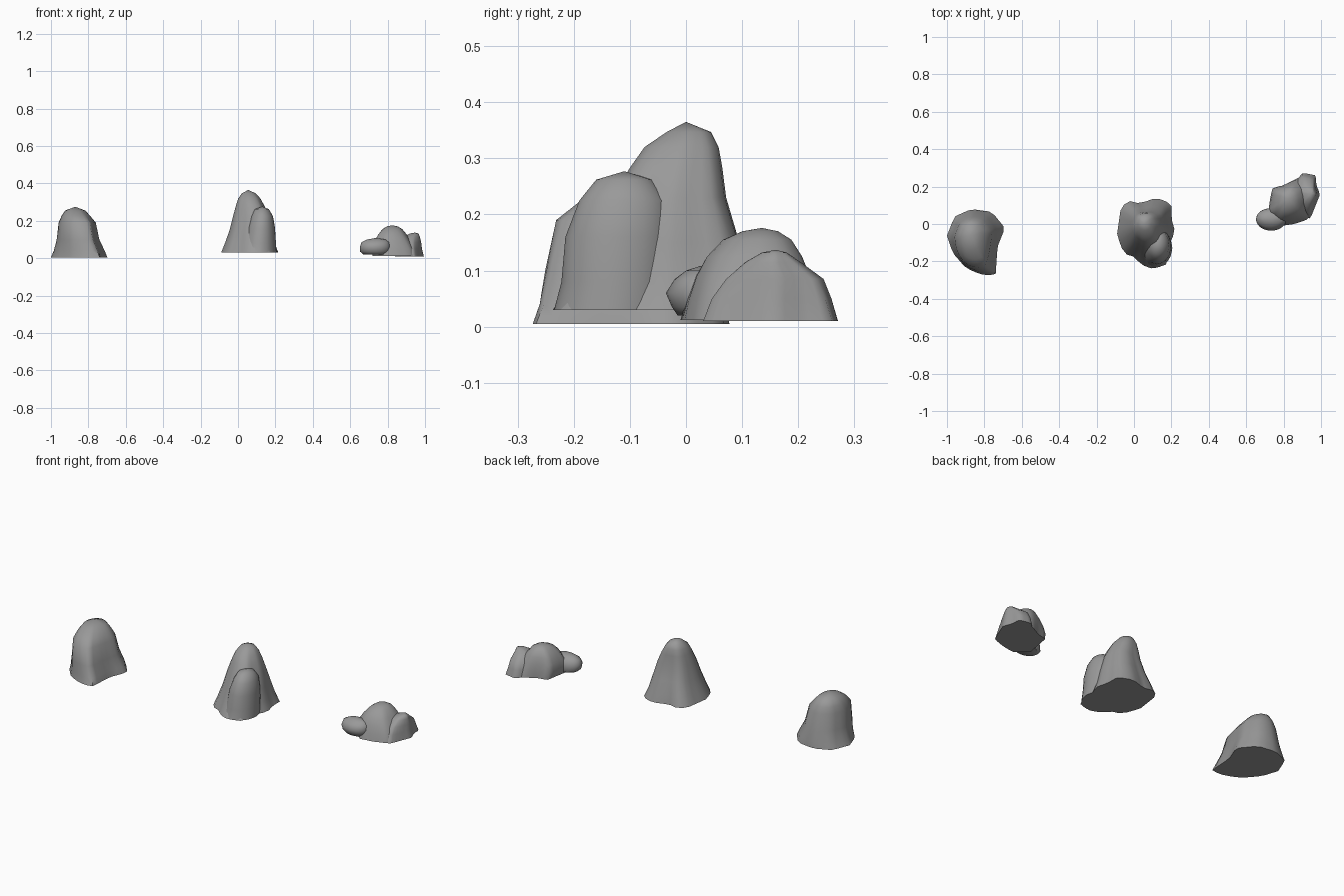
import bpy
import bmesh
import math
from mathutils import Vector

default_cube = bpy.data.objects.get("Cube")
if default_cube:
    bpy.data.objects.remove(default_cube, do_unlink=True)

# Plain grey stone
stone = bpy.data.materials.new("grey_stone")
stone.use_nodes = True
stone_colour = (0.32, 0.32, 0.32, 1)
stone.diffuse_color = stone_colour
stone.node_tree.nodes["Principled BSDF"].inputs["Base Color"].default_value = stone_colour

SEGMENTS = 28


def resample(outline):
    """Spread points evenly along a closed outline, scaled to a unit box."""
    points = [Vector(p) for p in outline]
    low = Vector((min(p.x for p in points), min(p.y for p in points)))
    high = Vector((max(p.x for p in points), max(p.y for p in points)))
    middle, half = (low + high) / 2, (high - low) / 2
    edges = list(zip(points, points[1:] + points[:1]))
    total = sum((b - a).length for a, b in edges)
    result = []
    for step in range(SEGMENTS):
        distance = total * step / SEGMENTS
        for a, b in edges:
            length = (b - a).length
            if distance <= length:
                spot = a.lerp(b, distance / length) - middle
                result.append(Vector((spot.x / half.x, spot.y / half.y)))
                break
            distance -= length
    return result


def boulder(name, outline, rings, peak):
    """Stack copies of the outline; each ring is height, left, right, front, back."""
    unit = resample(outline)
    bm = bmesh.new()
    loops = []
    for index, (z, left, right, front, back) in enumerate(rings):
        # Higher rings become rounder
        roundness = index / len(rings)
        loop = []
        for p in unit:
            q = p.lerp(p.normalized(), roundness)
            loop.append(bm.verts.new(((left + right + q.x * (right - left)) / 2,
                                      (front + back + q.y * (back - front)) / 2, z)))
        loops.append(loop)
    for lower, upper in zip(loops, loops[1:]):
        for i in range(SEGMENTS):
            j = (i + 1) % SEGMENTS
            bm.faces.new((lower[i], lower[j], upper[j], upper[i]))
    tip = bm.verts.new(peak)
    for i in range(SEGMENTS):
        bm.faces.new((loops[-1][i], loops[-1][(i + 1) % SEGMENTS], tip))
    bm.faces.new(loops[0])
    bmesh.ops.recalc_face_normals(bm, faces=bm.faces)
    mesh = bpy.data.meshes.new(name)
    bm.to_mesh(mesh)
    bm.free()
    mesh.materials.append(stone)
    rock = bpy.data.objects.new(name, mesh)
    bpy.context.collection.objects.link(rock)
    bpy.ops.object.select_all(action="DESELECT")
    rock.select_set(True)
    bpy.context.view_layer.objects.active = rock
    bpy.ops.object.shade_smooth_by_angle(angle=math.radians(60))


round_outline = [(math.cos(a * math.pi / 8), math.sin(a * math.pi / 8)) for a in range(16)]

# Broad rock on the right side
boulder("broad_rock",
        [(-1, -.06), (-.96, .04), (-.87, .08), (-.76, .065), (-.69, -.02),
         (-.73, -.12), (-.74, -.27), (-.82, -.265), (-.9, -.23), (-.97, -.15)],
        [(.005, -1, -.69, -.275, .08), (.04, -.985, -.705, -.265, .075),
         (.1, -.97, -.735, -.255, .06), (.19, -.96, -.755, -.235, .04),
         (.225, -.945, -.785, -.19, .025), (.255, -.925, -.815, -.14, .005)],
        (-.87, -.06, .275))

# Tall middle rock with a shoulder at the front
boulder("tall_rock",
        [(-.09, -.05), (-.07, .09), (-.03, .125), (.03, .11), (.12, .14), (.2, .11),
         (.2, .03), (.22, -.04), (.19, -.1), (.18, -.21), (.1, -.235), (.03, -.21),
         (.01, -.17), (-.03, -.17), (-.07, -.12)],
        [(.03, -.09, .22, -.24, .14), (.08, -.07, .2, -.21, .125),
         (.15, -.045, .185, -.175, .1), (.23, -.025, .165, -.135, .075),
         (.285, -.01, .14, -.1, .067), (.32, .002, .12, -.075, .06),
         (.347, .02, .095, -.035, .045)],
        (.055, 0, .365))
boulder("tall_rock_shoulder", round_outline,
        [(.03, .02, .205, -.235, -.02), (.08, .035, .203, -.222, -.02),
         (.16, .05, .198, -.215, -.02), (.225, .07, .187, -.19, -.03),
         (.262, .09, .165, -.16, -.06)],
        (.13, -.11, .277))

# Small rock made of a mound and two side lumps
boulder("small_rock_mound",
        [(.7, .05), (.73, .21), (.78, .215), (.88, .265), (.95, .23),
         (.97, .16), (.94, .03), (.85, 0), (.77, -.01)],
        [(.012, .72, .965, -.01, .25), (.05, .715, .955, 0, .24),
         (.09, .725, .93, .015, .225), (.125, .745, .905, .035, .21),
         (.155, .77, .88, .065, .19), (.17, .795, .855, .1, .165)],
        (.825, .135, .176))
boulder("small_rock_low_lump", round_outline,
        [(.02, .67, .8, -.015, .08), (.035, .653, .81, -.025, .085),
         (.06, .652, .815, -.036, .085), (.085, .66, .81, -.02, .075),
         (.1, .69, .79, 0, .055)],
        (.735, .025, .108))
boulder("small_rock_side_lump",
        [(.84, .2), (.9, .275), (.97, .26), (.97, .21), (.99, .16), (.94, .03), (.87, .04)],
        [(.01, .84, .995, .03, .274), (.05, .845, .985, .045, .262),
         (.085, .855, .98, .07, .247), (.115, .88, .973, .105, .205),
         (.132, .92, .965, .135, .18)],
        (.945, .16, .137))
